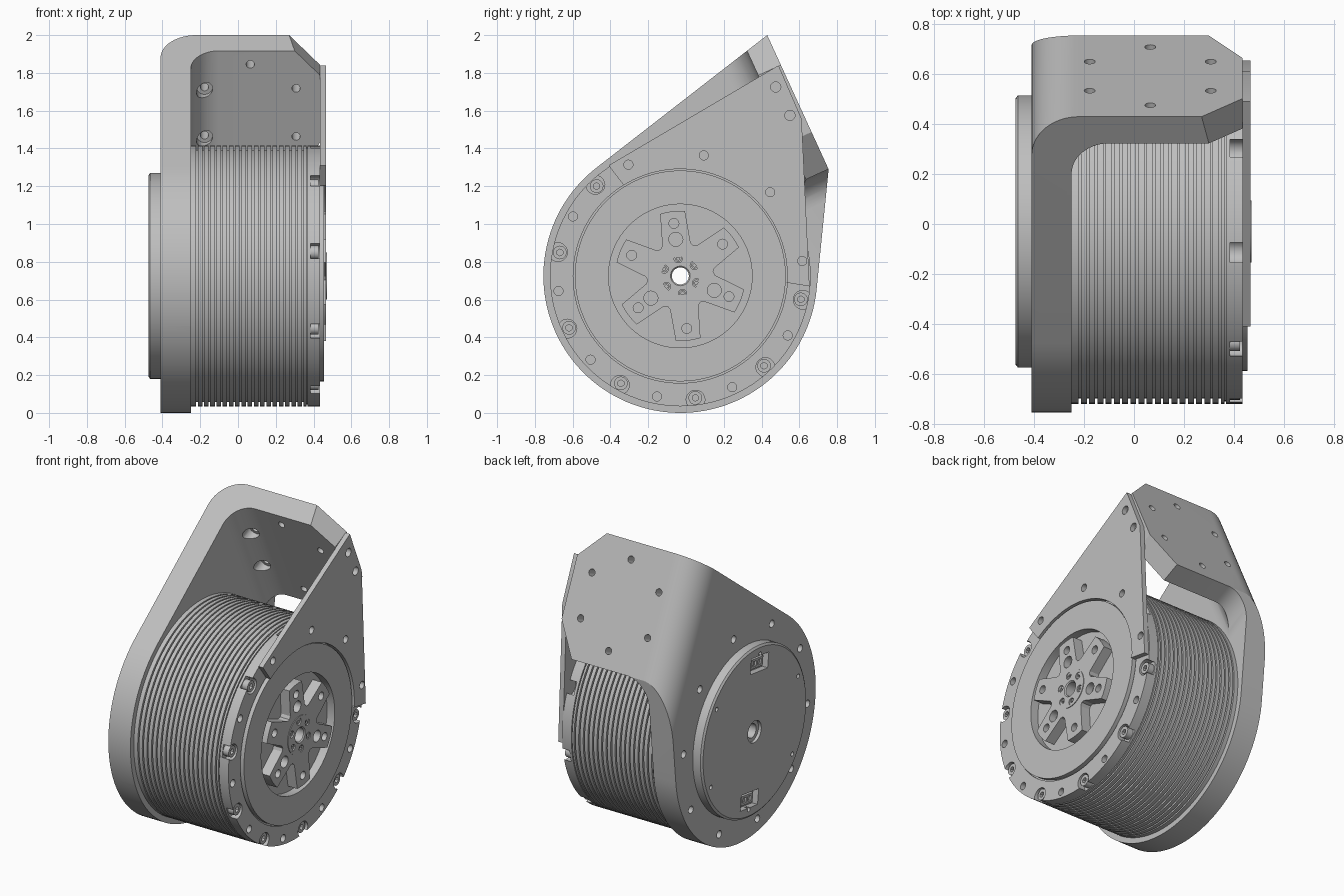
import bpy, bmesh
from math import sin, cos, acos, atan2, hypot, radians, pi
from mathutils import Vector, Matrix

if "Cube" in bpy.data.objects:
    bpy.data.objects.remove(bpy.data.objects["Cube"], do_unlink=True)

metal = bpy.data.materials.new("grey metal")
metal.use_nodes = True
metal.diffuse_color = (0.52, 0.52, 0.52, 1)
metal.node_tree.nodes["Principled BSDF"].inputs["Base Color"].default_value = (0.52, 0.52, 0.52, 1)

X, Y, Z = Vector((1, 0, 0)), Vector((0, 1, 0)), Vector((0, 0, 1))
CY, CZ = -0.03, 0.725            # motor axis
TILT = 7                         # motor clocking in degrees
FLANGE = Vector((0, 0.43, 2.0))  # top edge of the sloping flange
N = Vector((0, 0.909, 0.416)).normalized()
D = Vector((0, 0.416, -0.909)).normalized()


def finish(name, bm):
    bmesh.ops.recalc_face_normals(bm, faces=bm.faces)
    mesh = bpy.data.meshes.new(name)
    bm.to_mesh(mesh)
    bm.free()
    ob = bpy.data.objects.new(name, mesh)
    bpy.context.collection.objects.link(ob)
    mesh.materials.append(metal)
    return ob


def prism(name, pts, u, v, w, lo, hi, origin=Vector()):
    bm = bmesh.new()
    ends = [[bm.verts.new(origin + u * a + v * b + w * t) for a, b in pts] for t in (lo, hi)]
    for ring in ends:
        bm.faces.new(ring)
    for i in range(len(pts)):
        j = (i + 1) % len(pts)
        bm.faces.new((ends[0][i], ends[0][j], ends[1][j], ends[1][i]))
    return finish(name, bm)


def lathe(name, profile, steps=96):
    """Closed (x, radius) profile turned around the motor axis."""
    bm = bmesh.new()
    rows = []
    for k in range(steps):
        a = 2 * pi * k / steps
        rows.append([bm.verts.new((x, CY + r * cos(a), CZ + r * sin(a))) for x, r in profile])
    for k in range(steps):
        p, q = rows[k], rows[(k + 1) % steps]
        for i in range(len(profile)):
            j = (i + 1) % len(profile)
            bm.faces.new((p[i], p[j], q[j], q[i]))
    return finish(name, bm)


def rods(name, specs, sides=20):
    """Cylinders given as (start, end, radius)."""
    bm = bmesh.new()
    for a, b, r in specs:
        rot = (b - a).to_track_quat('Z', 'Y').to_matrix().to_4x4()
        bmesh.ops.create_cone(bm, cap_ends=True, segments=sides, radius1=r, radius2=r,
                              depth=(b - a).length, matrix=Matrix.Translation((a + b) / 2) @ rot)
    return finish(name, bm)


def boolean(target, tool, mode='DIFFERENCE'):
    mod = target.modifiers.new("cut", 'BOOLEAN')
    mod.operation, mod.solver, mod.object = mode, 'EXACT', tool
    bpy.context.view_layer.objects.active = target
    bpy.ops.object.modifier_apply(modifier="cut")
    bpy.data.objects.remove(tool, do_unlink=True)


def polar(deg, r):
    return (CY + r * cos(radians(deg)), CZ + r * sin(radians(deg)))


def along_x(yz, x0, x1, r):
    return (Vector((x0, *yz)), Vector((x1, *yz)), r)


def circle_of(count, first, radius, x0, x1, r):
    return [along_x(polar(first + 360 / count * k, radius), x0, x1, r) for k in range(count)]


def arc(cx, cy, r, a0, a1, n=14):
    angles = [radians(a0 + (a1 - a0) * i / n) for i in range(n + 1)]
    return [(cx + r * cos(a), cy + r * sin(a)) for a in angles]


def tangent(pt, r, side):
    dy, dz = pt[0] - CY, pt[1] - CZ
    return (atan2(dz, dy) + side * acos(r / hypot(dy, dz))) * 180 / pi


# Bracket: bent L section, trimmed to a teardrop and to the flange outline
section = [(-0.41, -2.2), (-0.25, -2.2)] + arc(-0.10, -0.282, 0.15, 180, 90) \
    + [(0.435, -0.132), (0.435, 0)] + arc(-0.22, -0.19, 0.19, 90, 180)
bracket = prism("bracket", section, X, N, D, -1, 3, FLANGE)
tip, heel, R = (0.43, 2.0), (0.755, 1.29), 0.725
tear = arc(CY, CZ, R, tangent(tip, R, 1), tangent(heel, R, -1) + 360, 80) + [heel, tip]
boolean(bracket, prism("teardrop", tear, Y, Z, X, -0.6, 0.6), 'INTERSECT')
outline = [(-0.6, -0.2), (0.082, -0.2), (0.45, 0.19), (0.45, 0.54), (0.30, 0.78)] \
    + arc(-0.10, 0.93, 0.15, 270, 180) + [(-0.25, 3), (-0.6, 3)]
boolean(bracket, prism("flange_outline", outline, X, D, N, -3, 1, FLANGE), 'INTERSECT')

# Bracket holes: hexagon on the flange, ring around the motor, shaft passage
drill = circle_of(10, TILT, 0.645, -0.5, -0.33, 0.024)
drill.append(along_x((CY, CZ), -0.6, 0, 0.1))
for k in range(6):
    a = radians(30 + 60 * k)
    p = FLANGE + X * (0.065 + 0.28 * cos(a)) + D * (0.39 + 0.28 * sin(a))
    drill.append((p - N * 0.3, p + N * 0.1, 0.022))
boolean(bracket, rods("drill", drill))
bores = []
for s in (0.25, 0.53):
    p = FLANGE + X * -0.177 + D * s
    bores.append((p - N * 0.4, p - N * 0.115, 0.043))
boolean(bracket, rods("counterbore", bores))

# Finned motor body
fins = [(-0.25, 0.045), (-0.25, 0.69)]
for k in range(18):
    x = -0.222 + 0.033 * k
    fins += [(x, 0.69), (x, 0.668), (x + 0.009, 0.668), (x + 0.009, 0.69)]
lathe("finned_body", fins + [(0.362, 0.69), (0.362, 0.045)], 128)

# Front cap with raised ring and rotor recess
cap = lathe("front_cap", [
    (0.362, 0.045), (0.362, 0.68), (0.368, 0.68), (0.368, 0.69), (0.435, 0.69), (0.435, 0.567),
    (0.425, 0.567), (0.425, 0.558), (0.455, 0.558), (0.455, 0.38), (0.40, 0.38), (0.40, 0.045)], 128)
boolean(cap, rods("notches", circle_of(10, TILT + 18, 0.66, 0.385, 0.5, 0.05)))
boolean(cap, rods("cap_holes", circle_of(10, TILT, 0.65, 0.39, 0.5, 0.024)))

# Socket head bolts around the uncovered part of the cap
seats = [polar(TILT + 126 + 36 * k, 0.65) for k in range(7)]
bolts = rods("cap_bolts", [along_x(p, 0.38, 0.425, 0.036) for p in seats])
boolean(bolts, rods("sockets", [along_x(p, 0.405, 0.5, 0.018) for p in seats], 6))

# Side plate joining the cap to the flange
plate = prism("side_plate", [(-0.41, 1.31), (0.49, 1.84), (0.612, 1.557), (0.654, 0.67), (0.53, 0.69)]
              + arc(CY, CZ, 0.566, -3, 122, 48), Y, Z, X, 0.435, 0.467)
plate_holes = [along_x(polar(TILT + 36 * k, 0.65), 0.4, 0.6, 0.024) for k in range(4)]
plate_holes += [along_x(p, 0.4, 0.6, 0.027) for p in ((0.475, 1.725), (0.55, 1.575))]
boolean(plate, rods("plate_drill", plate_holes))

# Six-armed rotor
star = []
for k in range(6):
    mid = TILT + 30 + 60 * k
    star += [polar(mid - 24, 0.185)] + [polar(mid + t, 0.345) for t in (-11, -6, 0, 6, 11)]
    star += [polar(mid + 24, 0.185), polar(mid + 30, 0.175)]
rotor = prism("rotor", star, Y, Z, X, 0.39, 0.467)
cuts = circle_of(6, TILT + 30, 0.28, 0.42, 0.6, 0.026)
cuts += circle_of(3, TILT + 90, 0.195, 0.42, 0.6, 0.037)
cuts.append(along_x((CY, CZ), 0.3, 0.6, 0.1))
boolean(rotor, rods("rotor_drill", cuts))
hub = lathe("rotor_hub", [(0.39, 0.045), (0.39, 0.125), (0.471, 0.125), (0.471, 0.052), (0.464, 0.045)], 48)
boolean(hub, rods("hub_drill", circle_of(6, TILT + 30, 0.093, 0.45, 0.6, 0.022)))
hub_bolts = rods("hub_bolts", circle_of(6, TILT + 30, 0.093, 0.44, 0.465, 0.017))
boolean(hub_bolts, rods("hub_sockets", circle_of(6, TILT + 30, 0.093, 0.455, 0.5, 0.009), 6))

# Rear cover with two connector pockets
rear = lathe("rear_cover", [(-0.475, 0.07), (-0.475, 0.532), (-0.465, 0.545), (-0.405, 0.545),
                            (-0.405, 0.045), (-0.455, 0.045), (-0.455, 0.07)])
boolean(rear, rods("cover_drill", circle_of(6, TILT + 30, 0.49, -0.6, -0.45, 0.014)))


def block(name, side, w, h, x0, x1):
    t = radians(TILT)
    u, v = Vector((0, cos(t), sin(t))), Vector((0, -sin(t), cos(t)))
    corners = [(-w, -h), (w, -h), (w, h), (-w, h)]
    return prism(name, corners, u, v, X, x0, x1, Vector((0, CY, CZ)) + v * 0.43 * side)


for label, side in (("upper", 1), ("lower", -1)):
    boolean(rear, block("pocket", side, 0.09, 0.05, -0.6, -0.435))
    plug = block(label + "_connector", side, 0.06, 0.03, -0.44, -0.458)
    for y in (-0.025, 0.025):
        tool = block("slot", side, 0.016, 0.016, -0.5, -0.445)
        tool.data.transform(Matrix.Translation((0, y, y * sin(radians(TILT)))))
        boolean(plug, tool)

# Smooth the round surfaces, keep the edges sharp
for ob in bpy.context.scene.objects:
    if ob.type == 'MESH' and ob.data.materials and ob.data.materials[0] == metal:
        bpy.ops.object.select_all(action='DESELECT')
        ob.select_set(True)
        bpy.context.view_layer.objects.active = ob
        bpy.ops.object.shade_smooth_by_angle(angle=radians(30))
